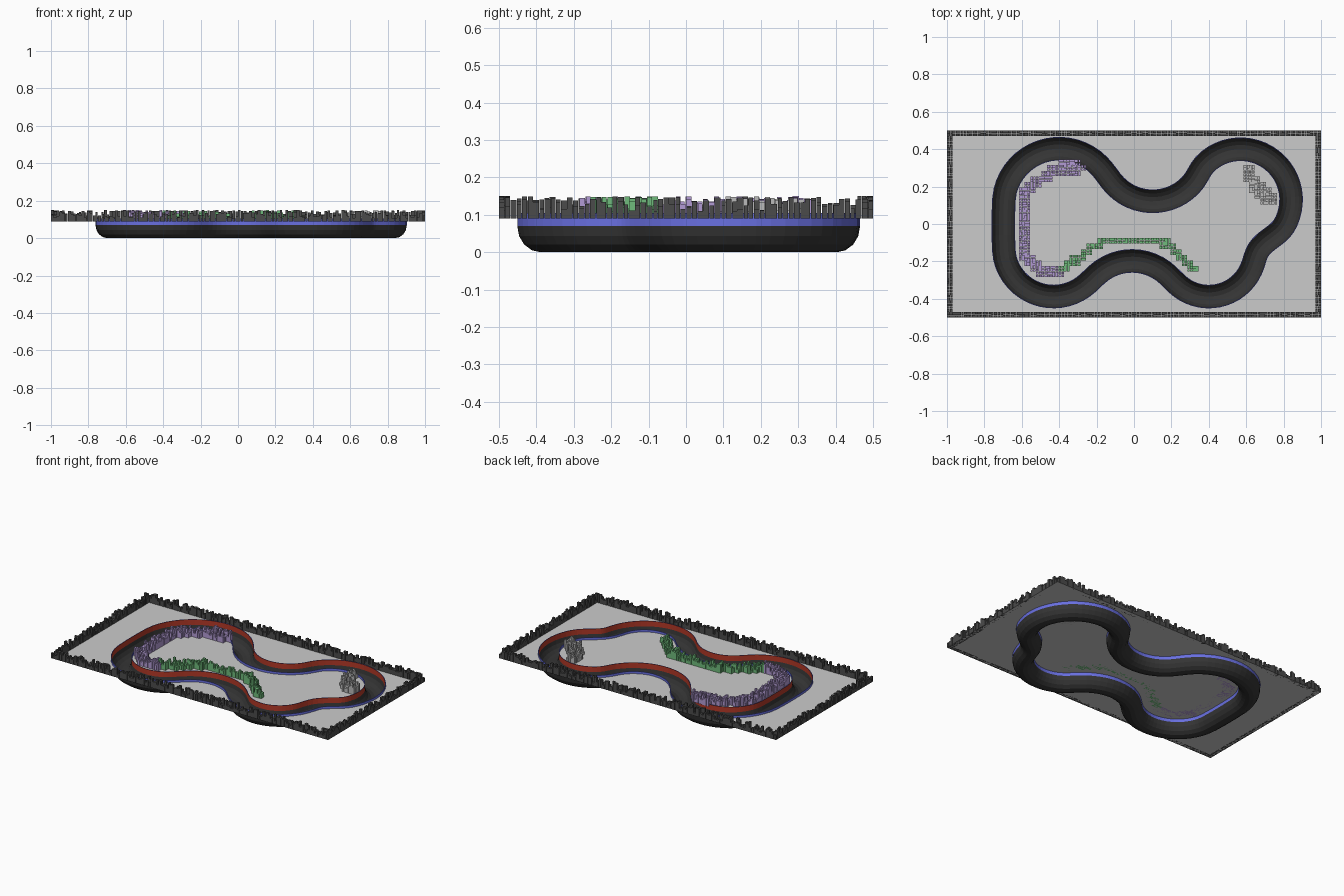
import bpy, bmesh, math, random
from mathutils import Vector
from mathutils.geometry import interpolate_bezier, intersect_point_line

if "Cube" in bpy.data.objects:
    bpy.data.objects.remove(bpy.data.objects["Cube"])

random.seed(4)
GROUND_Z, WALL_Z, TOP_Z, HALF = 0.09, 0.07, 0.105, 0.063
CELL = 0.03


def material(name, rgb):
    m = bpy.data.materials.new(name)
    m.diffuse_color = (*rgb, 1)
    m.use_nodes = True
    m.node_tree.nodes["Principled BSDF"].inputs["Base Color"].default_value = m.diffuse_color
    return m


def add_object(name, bm, *mats):
    me = bpy.data.meshes.new(name)
    bm.to_mesh(me)
    bm.free()
    for m in mats:
        me.materials.append(m)
    ob = bpy.data.objects.new(name, me)
    bpy.context.collection.objects.link(ob)
    return ob


asphalt = material("asphalt", (0.035, 0.035, 0.035))
red = material("red_wall", (0.45, 0.04, 0.02))
blue = material("blue_wall", (0.14, 0.16, 0.75))
dark = material("dark_blocks", (0.07, 0.07, 0.07))
purple = material("purple_blocks", (0.45, 0.33, 0.66))
green = material("green_blocks", (0.16, 0.50, 0.20))
light = material("light_blocks", (0.5, 0.5, 0.5))


# Circuit centreline: tangent arcs, joined by a bezier at the right-hand neck
def arc(cx, cy, r, a0, a1):
    n = max(2, round(abs(a1 - a0) / 7))
    return [Vector((cx + r * math.cos(math.radians(a0 + (a1 - a0) * i / n)),
                    cy + r * math.sin(math.radians(a0 + (a1 - a0) * i / n)))) for i in range(n + 1)]


neck = interpolate_bezier(Vector((.819, .014)), Vector((.777, -.077)),
                          Vector((.663, -.085)), Vector((.646, -.183)), 12)
raw = (arc(-.40, .105, .30, 180, 30.5) + arc(.10, .40, .281, 210.5, 330)
       + arc(.57, .13, .272, 150, -25) + [p.to_2d() for p in neck]
       + arc(.40, -.14, .25, -10, -140.7) + arc(-.01, -.475, .28, 39.3, 139.8)
       + arc(-.43, -.12, .27, -40.2, -180))
path = []
for p in raw:
    if not path or (p - path[-1]).length > 0.012:
        path.append(p)
N = len(path)
for _ in range(2):
    path = [(path[i - 1] + path[i] * 2 + path[(i + 1) % N]) / 4 for i in range(N)]
left = []
for i in range(N):
    t = (path[(i + 1) % N] - path[i - 1]).normalized()
    left.append(Vector((-t.y, t.x)))


def offset(d):
    return [path[i] + left[i] * d for i in range(N)]


# Track: half-round channel with raised walls, swept along the centreline
def half_round(r, depth, n=8):
    return [(-r * math.cos(math.pi * k / n), WALL_Z - depth * math.sin(math.pi * k / n)) for k in range(n + 1)]


outer = [(-HALF, TOP_Z)] + half_round(HALF, 0.07) + [(HALF, TOP_Z)]
ri = HALF - 0.004
inner = [(-ri, TOP_Z)] + half_round(ri, 0.066) + [(ri, TOP_Z)]
section = outer + inner[::-1]
M, K = len(section), len(outer)
bm = bmesh.new()
rings = [[bm.verts.new((*(path[i] + left[i] * d), z)) for d, z in section] for i in range(N)]
for i in range(N):
    a, b = rings[i], rings[(i + 1) % N]
    for k in range(M):
        k2 = (k + 1) % M
        f = bm.faces.new((a[k], b[k], b[k2], a[k2]))
        if k in (0, K - 2, K - 1, M - 1):
            f.material_index = 2
        elif k in (K, M - 2):
            f.material_index = 1
bmesh.ops.recalc_face_normals(bm, faces=bm.faces)
add_object("track_channel", bm, asphalt, red, blue)

# Ground: flat sheet with the track opening cut out
cu = bpy.data.curves.new("ground_outline", 'CURVE')
cu.dimensions, cu.fill_mode = '2D', 'BOTH'
rect = [Vector(p) for p in ((-1, -.5), (1, -.5), (1, .5), (-1, .5))]
for pts in (rect, offset(HALF), offset(-HALF)):
    s = cu.splines.new('POLY')
    s.points.add(len(pts) - 1)
    for sp, p in zip(s.points, pts):
        sp.co = (p.x, p.y, 0, 1)
    s.use_cyclic_u = True
helper = bpy.data.objects.new("ground_helper", cu)
bpy.context.collection.objects.link(helper)
bm = bmesh.new()
bm.from_mesh(helper.to_mesh())
helper.to_mesh_clear()
bpy.data.objects.remove(helper)
bmesh.ops.remove_doubles(bm, verts=bm.verts, dist=1e-5)
for v in bm.verts:
    v.co.z = GROUND_Z
for f in bm.faces:
    if f.normal.z < 0:
        f.normal_flip()
add_object("ground", bm)


# Blocks: every grid cell holds four little towers of random height
def blocks(name, cells, mat):
    bm = bmesh.new()
    for cx, cy in cells:
        split = [random.uniform(-.003, .003) for _ in range(2)]
        for sx in (-1, 1):
            for sy in (-1, 1):
                h = random.uniform(0.018, 0.06)
                x0, x1 = sorted((split[0] + sx * .001, sx * CELL * .49))
                y0, y1 = sorted((split[1] + sy * .001, sy * CELL * .49))
                vs = bmesh.ops.create_cube(bm, size=1)["verts"]
                for v in vs:
                    v.co = (cx + (x0 if v.co.x < 0 else x1),
                            cy + (y0 if v.co.y < 0 else y1),
                            GROUND_Z + (h if v.co.z > 0 else 0))
    add_object(name, bm, mat)


def near(line, width, taken):
    found = []
    for i in range(-32, 33):
        for j in range(-16, 17):
            p = Vector((i * CELL, j * CELL))
            for a, b in zip(line, line[1:]):
                a, b = Vector(a), Vector(b)
                q, t = intersect_point_line(p, a, b)
                q = a.lerp(b, min(1, max(0, t)))
                if (p - q.to_2d()).length < width and (i, j) not in taken:
                    taken.add((i, j))
                    found.append((p.x, p.y))
                    break
    return found


# Perimeter border
h = CELL / 2
nx, ny = 66, 32
border = [(-1 + h + (2 - CELL) * i / nx, s * (.5 - h)) for i in range(nx + 1) for s in (-1, 1)]
border += [(s * (1 - h), -.5 + h + (1 - CELL) * j / ny) for j in range(1, ny) for s in (-1, 1)]
blocks("border_blocks", border, dark)

# Coloured clusters inside the circuit
used = set()
blocks("purple_cluster", near([(-.28, .30), (-.40, .30), (-.53, .22), (-.585, .15), (-.585, -.15),
                               (-.51, -.24), (-.42, -.265)], .031, used), purple)
blocks("green_cluster", near([(-.39, -.25), (-.2, -.11), (-.15, -.09), (.14, -.09), (.22, -.14),
                              (.25, -.19), (.32, -.24)], .022, used), green)
blocks("light_cluster", near([(.61, .28), (.65, .20), (.73, .13)], .038, used), light)
